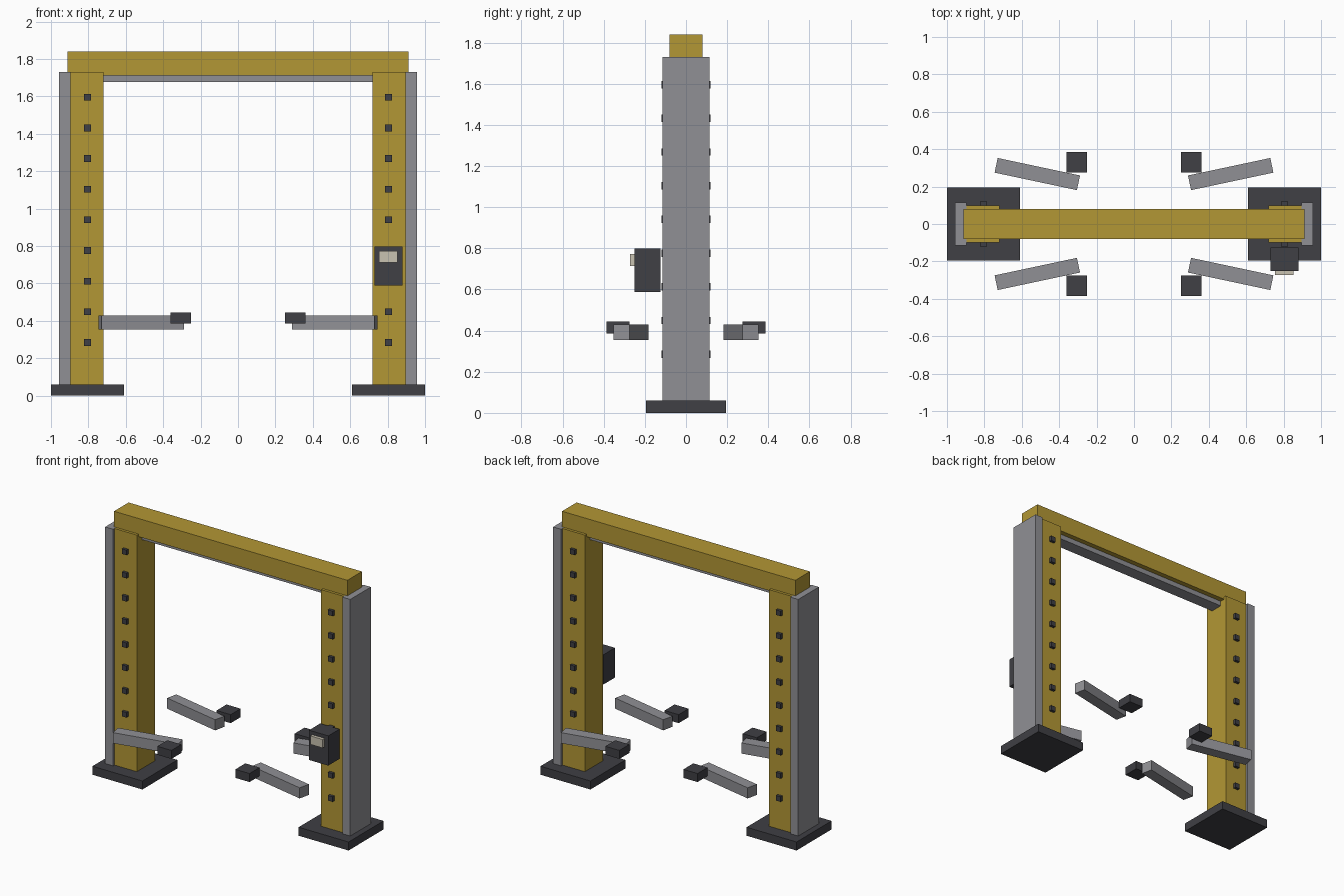
import bpy, math

if "Cube" in bpy.data.objects:
    bpy.data.objects.remove(bpy.data.objects["Cube"])


def material(name, rgb):
    m = bpy.data.materials.new(name)
    m.diffuse_color = (*rgb, 1)
    m.use_nodes = True
    m.node_tree.nodes["Principled BSDF"].inputs["Base Color"].default_value = m.diffuse_color
    return m


YELLOW = material("yellow_paint", (0.45, 0.31, 0.035))
GREY = material("grey_steel", (0.28, 0.28, 0.30))
DARK = material("dark_rubber", (0.05, 0.05, 0.058))
CREAM = material("cream_panel", (0.58, 0.54, 0.44))


def box(name, x, y, z, mat, angle=0):
    """Box from (min, max) ranges, optionally turned about z."""
    bpy.ops.mesh.primitive_cube_add(
        size=1, location=[(a + b) / 2 for a, b in (x, y, z)])
    ob = bpy.context.object
    ob.name = name
    ob.scale = [abs(b - a) for a, b in (x, y, z)]
    bpy.ops.object.transform_apply(location=False, rotation=False, scale=True)
    ob.rotation_euler.z = angle
    ob.data.materials.append(mat)
    return ob


def span(centre, size):
    return centre - size / 2, centre + size / 2


for side, s in (("left", -1), ("right", 1)):
    # Post: base plate, column and outer backing
    box(f"{side}_base_plate", (s * 0.61, s * 1.0), (-0.195, 0.195), (0, 0.06), DARK)
    box(f"{side}_column", (s * 0.72, s * 0.896), (-0.10, 0.10), (0.06, 1.73), YELLOW)
    box(f"{side}_column_back", (s * 0.895, s * 0.957), (-0.115, 0.115), (0.06, 1.73), GREY)

    for end, t in (("front", -1), ("back", 1)):
        # Lock blocks up the column face
        for i in range(9):
            box(f"{side}_{end}_lock_{i + 1}", span(s * 0.805, 0.036),
                (t * 0.095, t * 0.12), span(0.285 + i * 0.1638, 0.036), DARK)
        # Swing arm and lifting pad
        box(f"{side}_{end}_arm", span(s * 0.517, 0.45), span(t * 0.267, 0.08),
            (0.355, 0.43), GREY, s * t * math.radians(12))
        box(f"{side}_{end}_pad", (s * 0.25, s * 0.36), (t * 0.275, t * 0.386),
            (0.385, 0.445), DARK)

# Top beam with the bar beneath it
box("top_beam", (-0.911, 0.911), (-0.081, 0.081), (1.712, 1.84), YELLOW)
box("under_beam_bar", (-0.72, 0.72), (-0.045, 0.045), (1.677, 1.712), GREY)

# Control box on the right post
box("control_box", (0.73, 0.88), (-0.25, -0.125), (0.588, 0.798), DARK)
box("control_panel", (0.755, 0.852), (-0.272, -0.25), (0.713, 0.773), CREAM)
